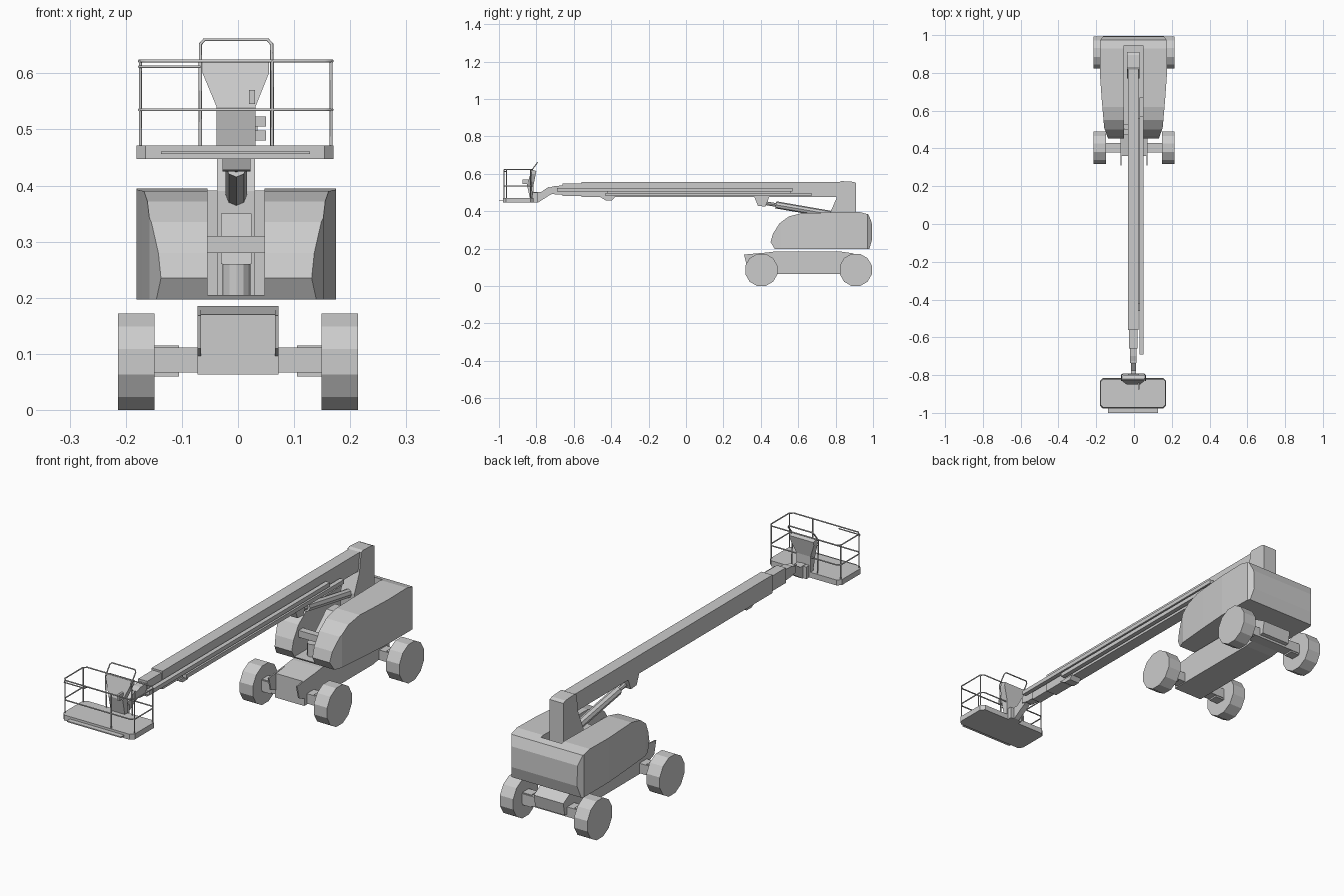
import bpy, bmesh, math
from mathutils import Vector


def make(name, bm):
    bmesh.ops.recalc_face_normals(bm, faces=bm.faces)
    me = bpy.data.meshes.new(name)
    bm.to_mesh(me)
    bm.free()
    ob = bpy.data.objects.new(name, me)
    bpy.context.collection.objects.link(ob)
    return ob


def prism(name, pts, a, b, axis='X'):
    """Extrude a 2D profile along an axis. X: pts are (y,z), Y: (x,z), Z: (x,y)."""
    def place(p, t):
        return {'X': (t, p[0], p[1]), 'Y': (p[0], t, p[1]), 'Z': (p[0], p[1], t)}[axis]
    bm = bmesh.new()
    lo = [bm.verts.new(place(p, a)) for p in pts]
    hi = [bm.verts.new(place(p, b)) for p in pts]
    bm.faces.new(lo)
    bm.faces.new(hi)
    n = len(pts)
    for i in range(n):
        bm.faces.new((lo[i], lo[(i + 1) % n], hi[(i + 1) % n], hi[i]))
    return make(name, bm)


def box(name, x0, x1, y0, y1, z0, z1):
    return prism(name, [(y0, z0), (y1, z0), (y1, z1), (y0, z1)], x0, x1)


def rod(name, p, q, r, sides=8, turn=0.0):
    p, q = Vector(p), Vector(q)
    d = q - p
    bm = bmesh.new()
    bmesh.ops.create_cone(bm, cap_ends=True, segments=sides, radius1=r, radius2=r, depth=d.length)
    ob = make(name, bm)
    ob.rotation_mode = 'QUATERNION'
    ob.rotation_quaternion = d.to_track_quat('Z', 'Y')
    ob.location = (p + q) / 2
    return ob


def tube(name, pts, r, closed=False):
    cu = bpy.data.curves.new(name, 'CURVE')
    cu.dimensions = '3D'
    cu.bevel_depth = r
    cu.bevel_resolution = 1
    cu.use_fill_caps = True
    sp = cu.splines.new('POLY')
    sp.points.add(len(pts) - 1)
    for pt, co in zip(sp.points, pts):
        pt.co = (*co, 1)
    sp.use_cyclic_u = closed
    ob = bpy.data.objects.new(name, cu)
    bpy.context.collection.objects.link(ob)
    return ob


def boolean(ob, cutter, op):
    m = ob.modifiers.new(op, 'BOOLEAN')
    m.operation = op
    m.object = cutter
    m.solver = 'EXACT'
    bpy.context.view_layer.objects.active = ob
    bpy.ops.object.modifier_apply(modifier=m.name)
    bpy.data.objects.remove(cutter)


def chamfered(x0, x1, y0, y1, c):
    return [(x0 + c, y0), (x1 - c, y0), (x1, y0 + c), (x1, y1 - c),
            (x1 - c, y1), (x0 + c, y1), (x0, y1 - c), (x0, y0 + c)]


# Wheels, hubs and axles
for yc, end in ((0.403, 'front'), (0.908, 'rear')):
    for s, side in ((-1, 'left'), (1, 'right')):
        ring = [(yc + 0.089 * math.cos(math.radians(15 + 30 * k)),
                 0.086 + 0.089 * math.sin(math.radians(15 + 30 * k))) for k in range(12)]
        prism(f'{end}_{side}_wheel', ring, s * 0.149, s * 0.214)
        box(f'{end}_{side}_hub', *sorted((s * 0.105, s * 0.15)), yc - 0.022, yc + 0.022, 0.06, 0.115)
    box(f'{end}_axle', -0.149, 0.149, yc - 0.025, yc + 0.025, 0.067, 0.111)

# Chassis and front guard plates
prism('chassis', [(0.36, 0.063), (0.84, 0.063), (0.95, 0.08), (0.96, 0.135), (0.89, 0.175),
                  (0.82, 0.185), (0.48, 0.185), (0.36, 0.17)], -0.072, 0.072)
for s, side in ((-1, 'left'), (1, 'right')):
    prism(f'{side}_guard_plate', [(0.31, 0.168), (0.325, 0.11), (0.40, 0.08), (0.42, 0.178)],
          s * 0.066, s * 0.072)

# Turret body: side profile trimmed by plan outline, with the boom slot cut out
turret = prism('turret_body', [(0.452, 0.235), (0.475, 0.197), (0.98, 0.197), (0.995, 0.25),
                               (0.993, 0.34), (0.975, 0.383), (0.93, 0.395), (0.62, 0.39),
                               (0.55, 0.372), (0.50, 0.335), (0.465, 0.28)], -0.2, 0.2)
half = [(0.13, 0.44), (0.155, 0.51), (0.168, 0.66), (0.178, 0.80), (0.178, 0.97), (0.15, 1.01)]
plan = [(x - 0.003, y) for x, y in half] + [(-x - 0.003, y) for x, y in reversed(half)]
boolean(turret, prism('plan_cutter', plan, 0.1, 0.5, 'Z'), 'INTERSECT')
boolean(turret, box('slot_cutter', -0.054, 0.047, 0.3, 0.945, 0.205, 0.5), 'DIFFERENCE')

# Parts inside the slot
box('slot_crossbar', -0.054, 0.047, 0.50, 0.53, 0.28, 0.31)
prism('slot_rest', [(0.56, 0.26), (0.60, 0.26), (0.72, 0.35), (0.66, 0.35)], -0.03, 0.024)
rod('slew_drive', (-0.003, 0.53, 0.203), (-0.003, 0.53, 0.26), 0.025, 12)

# Boom post
prism('boom_post', [(0.77, 0.205), (0.91, 0.205), (0.91, 0.55), (0.895, 0.557), (0.83, 0.561),
                    (0.818, 0.555), (0.805, 0.47), (0.77, 0.39)], -0.037, 0.03)

# Telescopic boom
box('boom_outer', -0.031, 0.023, -0.56, 0.88, 0.475, 0.555)
box('boom_middle', -0.026, 0.018, -0.66, -0.5, 0.48, 0.547)
prism('boom_tip', [(-0.735, 0.497), (-0.70, 0.49), (-0.60, 0.484), (-0.60, 0.54),
                   (-0.70, 0.535), (-0.735, 0.525)], -0.022, 0.014)
box('hose_rail_upper', 0.03, 0.05, -0.69, 0.57, 0.505, 0.523)
box('hose_rail_lower', 0.03, 0.05, -0.43, 0.67, 0.48, 0.498)
box('hose_rail_spacer', 0.02, 0.035, -0.42, 0.56, 0.49, 0.515)
prism('hose_bracket', [(-0.46, 0.476), (-0.43, 0.458), (-0.395, 0.458), (-0.38, 0.476)], -0.02, 0.03)

# Lift cylinder and its bracket
prism('lift_bracket', [(0.365, 0.476), (0.385, 0.428), (0.425, 0.425), (0.445, 0.476)], -0.028, 0.022)
rod('lift_rod', (-0.003, 0.41, 0.445), (-0.003, 0.52, 0.427), 0.010, 8)
rod('lift_cylinder', (-0.003, 0.48, 0.434), (-0.003, 0.78, 0.382), 0.019, 8)

# Platform support arm
prism('platform_arm', [(-0.72, 0.525), (-0.735, 0.53), (-0.775, 0.502), (-0.825, 0.502),
                       (-0.825, 0.448), (-0.79, 0.447), (-0.73, 0.485), (-0.71, 0.495)], -0.016, 0.010)
box('platform_mount', -0.032, 0.026, -0.83, -0.795, 0.447, 0.50)

# Basket floor and step
prism('basket_floor', chamfered(-0.181, 0.17, -0.978, -0.815, 0.016), 0.447, 0.471, 'Z')
box('basket_step', -0.137, 0.128, -1.0, -0.97, 0.456, 0.461)

# Basket rails and posts
loop = chamfered(-0.176, 0.168, -0.972, -0.82, 0.014)
for nm, z in (('top_rail', 0.622), ('middle_rail', 0.535)):
    tube(nm, [(x, y, z) for x, y in loop], 0.0028, True)
tube('gate_bar', [(-0.176, -0.958, 0.612), (-0.17, -0.972, 0.612), (-0.067, -0.972, 0.612)], 0.0025)
posts = [(-0.174, -0.96), (0.166, -0.96), (-0.174, -0.832), (0.166, -0.832), (0.061, -0.972)]
for i, (x, y) in enumerate(posts):
    tube(f'basket_post_{i + 1}', [(x, y, 0.465), (x, y, 0.624)], 0.0028)

# Console guard hoop, leaning back at the top
tube('guard_hoop', [(-0.067, -0.822, 0.455), (-0.067, -0.83, 0.612), (-0.067, -0.80, 0.652),
                    (-0.06, -0.795, 0.66), (0.053, -0.795, 0.66), (0.06, -0.80, 0.652),
                    (0.06, -0.83, 0.612), (0.06, -0.822, 0.455)], 0.003)

# Control console: side wedge trimmed by the flared front outline
console = prism('control_console', [(-0.835, 0.471), (-0.815, 0.471), (-0.815, 0.54),
                                    (-0.80, 0.615), (-0.825, 0.622), (-0.85, 0.54)], -0.1, 0.1)
flare = [(-0.038, 0.46), (0.031, 0.46), (0.031, 0.54), (0.055, 0.60), (0.055, 0.63),
         (-0.063, 0.63), (-0.063, 0.60), (-0.038, 0.54)]
boolean(console, prism('flare_cutter', flare, -0.9, -0.7, 'Y'), 'INTERSECT')
box('console_switch_box', 0.02, 0.03, -0.875, -0.835, 0.545, 0.57)
